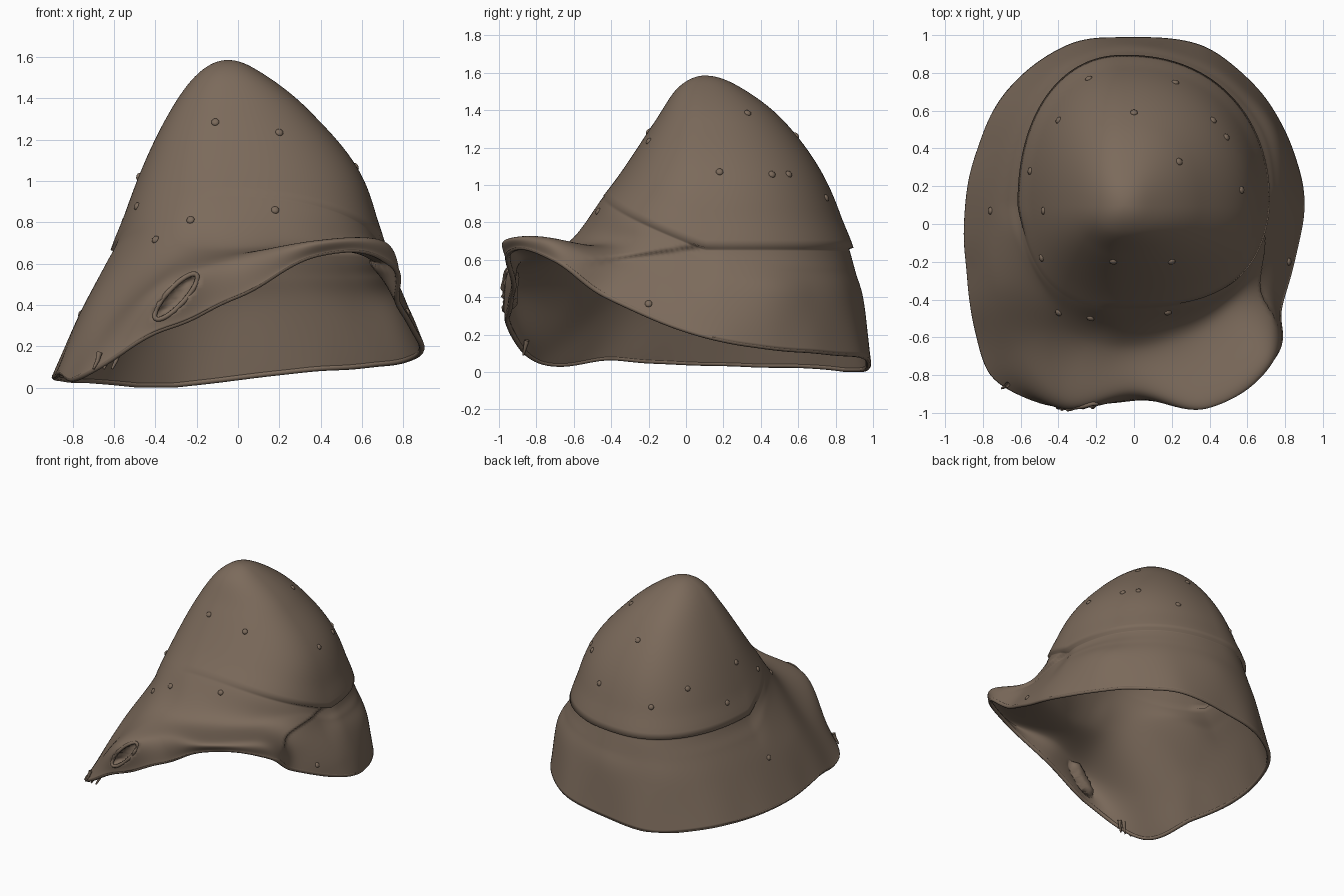
import bpy, bmesh, math
from mathutils import Vector
from mathutils.bvhtree import BVHTree

if "Cube" in bpy.data.objects:
    bpy.data.objects.remove(bpy.data.objects["Cube"])

brown = bpy.data.materials.new("worn_brown_felt")
brown.use_nodes = True
COLOUR = (0.20, 0.145, 0.105, 1)
brown.diffuse_color = COLOUR
bsdf = brown.node_tree.nodes["Principled BSDF"]
bsdf.inputs["Base Color"].default_value = COLOUR
bsdf.inputs["Roughness"].default_value = 0.9

SEG, CROWN_RINGS, SKIRT_RINGS = 224, 44, 54
CX, CY, TOP = -0.05, 0.1, 1.585

# Crown half widths (right, left, front, back), evenly spaced in sqrt(depth)
CROWN = [Vector(r) for r in (
    (0, 0, 0, 0), (.14, .165, .14, .19), (.28, .4, .27, .43),
    (.43, .65, .48, .65), (.58, .78, .81, .81))]

# Skirt guides, anticlockwise from the left side: middle point, then rim point
SKIRT = (
    ((.8, .08, .46), (.9, .05, .21)), ((.77, .45, .42), (.84, .4, .14)),
    ((.61, .69, .4), (.66, .71, .11)), ((.36, .87, .4), (.37, .94, .09)),
    ((0, .95, .38), (0, .99, .05)), ((-.34, .88, .35), (-.36, .945, .01)),
    ((-.57, .68, .35), (-.67, .71, .03)), ((-.7, .4, .36), (-.84, .37, .04)),
    ((-.76, .05, .36), (-.9, 0, .05)), ((-.74, -.32, .37), (-.87, -.38, .07)),
    ((-.64, -.65, .3), (-.76, -.8, .06)), ((-.36, -.95, .5), (-.38, -.97, .28)),
    ((0, -.89, .62), (0, -.93, .44)), ((.37, -.95, .71), (.39, -.96, .65)),
    ((.7, -.72, .71), (.75, -.72, .61)), ((.75, -.34, .53), (.79, -.44, .41)))


def spline(a, b, c, d, t):
    return 0.5 * (2*b + (c - a)*t + (2*a - 5*b + 4*c - d)*t*t + (3*b - a - 3*c + d)*t**3)


def smooth(t):
    t = min(1, max(0, t))
    return t * t * (3 - 2 * t)


def crown_point(ang, z, grow=0):
    s = math.sqrt(max(0, TOP - z)) * 4
    i = min(3, int(s))
    rows = [CROWN[max(0, i - 1)] if i else -CROWN[1], CROWN[i], CROWN[i + 1],
            CROWN[i + 2] if i < 3 else 2 * CROWN[4] - CROWN[3]]
    right, left, front, back = spline(*rows, s - i)
    c, n = math.cos(ang), math.sin(ang)
    full = (abs(c) ** 2.2 + abs(n) ** 2.2) ** (-1 / 2.2)
    return Vector((CX + ((left if c > 0 else right) + grow) * c * full,
                   CY + ((back if n > 0 else front) + grow) * n * full, z))


def skirt_guides(u):
    n = len(SKIRT)
    i = int(u * n)
    rows = [SKIRT[(i + k) % n] for k in (-1, 0, 1, 2)]
    return [spline(*[Vector(r[j]) for r in rows], u * n - i) for j in (0, 1)]


def side_fold(p):
    """Tuck the left side in beneath the overhanging front fold."""
    if p.x > .3 and -.6 < p.y < .2:
        line = .69 + .15 * (p.y - .1)
        fade = smooth((p.y + .6) / .25) * smooth((.2 - p.y) / .2)
        tuck = smooth((line - p.z) / .025) * smooth((p.z - .3) / .3)
        p.x -= .035 * fade * tuck
    return p


def slot_point(along, across):
    """Place a point of the slanted front slot in x and z."""
    return -.3 + .68 * along + .73 * across, .44 + .73 * along - .68 * across


def slot_pocket(p):
    """Press the slanted slot into the drooping front brim."""
    if p.y < -.6:
        dx, dz = p.x + .3, p.z - .44
        along, across = .68 * dx + .73 * dz, .73 * dx - .68 * dz
        inside = 1 - (along / .14) ** 2 - (across / .04) ** 2
        p.y += .06 * smooth(inside / .5)
    return p


def column(u):
    mid, rim = skirt_guides(u)
    ang = math.atan2(mid.y - CY, mid.x - CX)
    front = max(0, -math.sin(ang))
    ledge = .665 + .28 * front
    # the lip is strongest at the back and dies out on the front right
    step = .028 * (1 - .85 * front)
    step *= 1 - .9 * smooth(front * 4) * smooth(-math.cos(ang) * 3)
    pts = []
    # crown, flaring slightly into its overhanging lip
    for k in range(1, CROWN_RINGS + 1):
        t = k / CROWN_RINGS
        flare = step * .4 * smooth((t - .9) / .1)
        pts.append(crown_point(ang, TOP - (TOP - ledge) * t * t, flare))
    # skirt or brim: tucked under the lip, down to a waist, then out to the rim
    start = crown_point(ang, ledge - .008, -step * .5)
    waist = start.lerp(mid, .45).lerp(crown_point(ang, .685), smooth(front / .6))
    before = crown_point(ang, ledge + .25)
    after = rim + (rim - mid) * .6
    path = (before, start, waist, mid, rim, after)
    wave = math.sin(u * math.tau * 11) + .7 * math.sin(u * math.tau * 18)
    for k in range(SKIRT_RINGS + 1):
        t = k / SKIRT_RINGS * 3
        i = min(2, int(t))
        p = spline(*path[i:i + 4], t - i)
        ripple = smooth((t - 2) / .9) * (.001 + .005 * front)
        p += Vector((math.cos(ang), math.sin(ang), 1)) * wave * ripple
        p.z = max(p.z, .001)
        pts.append(slot_pocket(side_fold(p)))
    return pts


def finish(bm, name):
    mesh = bpy.data.meshes.new(name)
    bm.to_mesh(mesh)
    mesh.materials.append(brown)
    for f in mesh.polygons:
        f.use_smooth = True
    obj = bpy.data.objects.new(name, mesh)
    bpy.context.collection.objects.link(obj)
    return obj


# Hat shell
bm = bmesh.new()
apex = bm.verts.new((CX, CY, TOP))
cols = [[bm.verts.new(p) for p in column(i / SEG)] for i in range(SEG)]
for i, a in enumerate(cols):
    b = cols[(i + 1) % SEG]
    bm.faces.new((apex, a[0], b[0]))
    for k in range(len(a) - 1):
        bm.faces.new((a[k], a[k + 1], b[k + 1], b[k]))
bm.normal_update()
tree = BVHTree.FromBMesh(bm)
shell = finish(bm, "hat_shell")
bm.free()
solid = shell.modifiers.new("thickness", "SOLIDIFY")
solid.thickness, solid.offset = .022, -1

# Small lumps scattered over the felt
SPOTS = ((-.24, .77), (.22, .75), (-.4, .55), (0, .59), (.42, .55), (.49, .46),
         (.24, .33), (-.55, .28), (.57, .18), (-.48, .07), (-.76, .07), (-.49, -.18),
         (-.11, -.2), (.2, -.2), (-.4, -.47), (-.23, -.5), (.18, -.47), (.82, -.2))
bm = bmesh.new()
for x, y in SPOTS:
    hit, normal, _, _ = tree.ray_cast(Vector((x, y, 3)), Vector((0, 0, -1)))
    if hit:
        made = bmesh.ops.create_icosphere(bm, subdivisions=2, radius=.02)["verts"]
        turn = normal.to_track_quat("Z", "Y")
        for v in made:
            v.co = hit + turn @ Vector((v.co.x, v.co.y, v.co.z * .6))
finish(bm, "felt_lumps")
bm.free()


# Rolled edges and loose threads
def cord(name, points, radius, closed=False, tip=1):
    curve = bpy.data.curves.new(name, "CURVE")
    curve.dimensions = "3D"
    curve.bevel_depth, curve.bevel_resolution = radius, 2
    line = curve.splines.new("POLY")
    line.points.add(len(points) - 1)
    for i, (cp, p) in enumerate(zip(line.points, points)):
        cp.co = (*p, 1)
        cp.radius = 1 + (tip - 1) * i / len(points)
    line.use_cyclic_u = closed
    line.use_smooth = True
    curve.materials.append(brown)
    bpy.context.collection.objects.link(bpy.data.objects.new(name, curve))


hem = []
for i in range(SEG):
    p = column(i / SEG)[-1]
    hem.append((p.x * .985, p.y * .985, max(p.z, .014)))
cord("rolled_hem", hem, .014, closed=True)

slot = []
for i in range(32):
    a = math.tau * i / 32
    x, z = slot_point(.145 * math.cos(a), .043 * math.sin(a))
    hit = tree.ray_cast(Vector((x, -3, z)), Vector((0, 1, 0)))[0]
    if hit and hit.y < -.6:
        slot.append(hit)
cord("slot_edge", slot, .012, closed=True)

for n, x in enumerate((-.58, -.62, -.67)):
    cord("loose_thread_%d" % (n + 1),
         [(x, -.85, .17), (x - .01, -.86, .13), (x - .03, -.87, .09)], .014, tip=.1)
